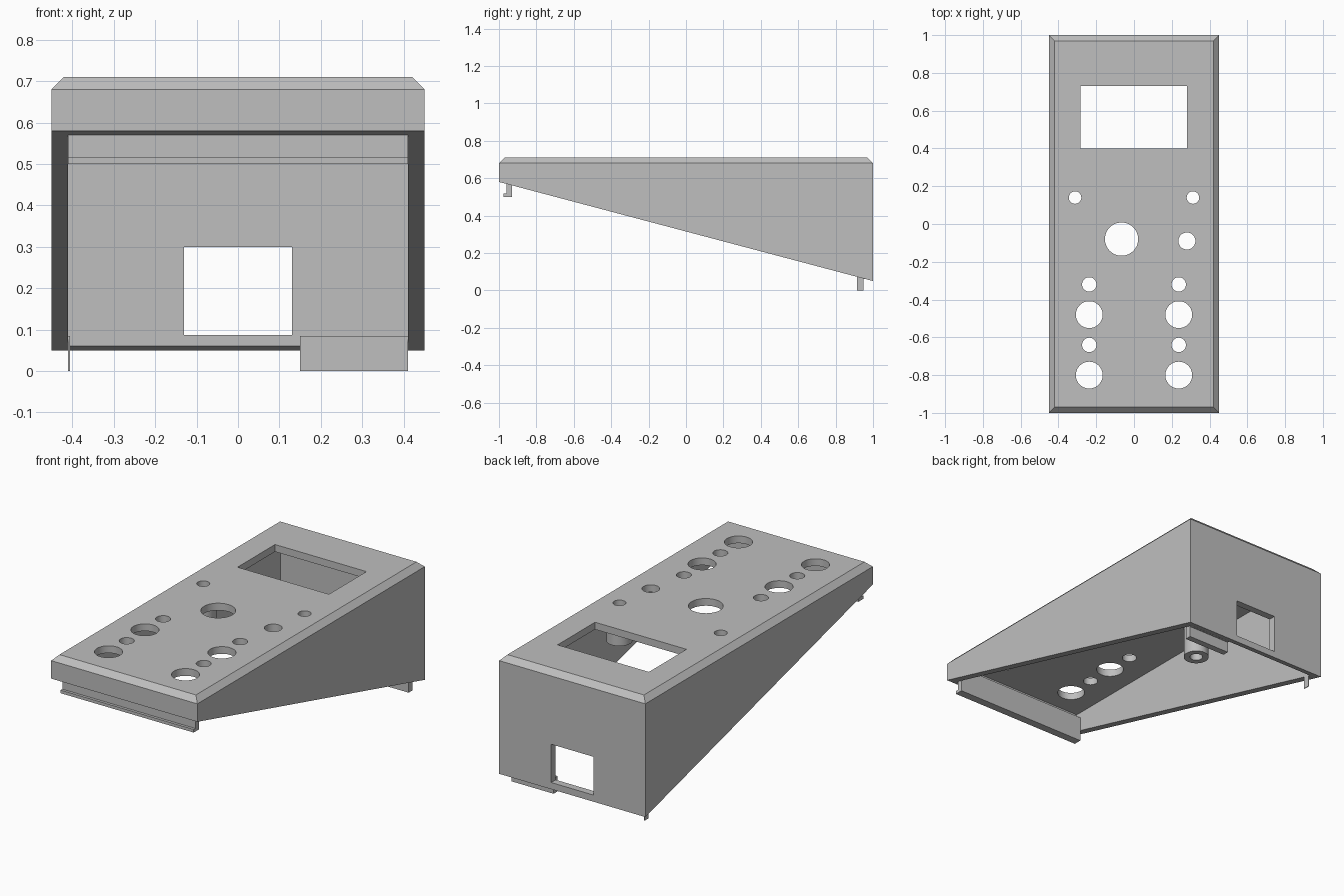
import bpy
import bmesh

cube = bpy.data.objects.get("Cube")
if cube:
    bpy.data.objects.remove(cube, do_unlink=True)

grey = bpy.data.materials.new("plain grey")
grey.use_nodes = True
colour = (0.52, 0.52, 0.52, 1)
grey.diffuse_color = colour
grey.node_tree.nodes["Principled BSDF"].inputs["Base Color"].default_value = colour


def add_object(name, bm):
    bmesh.ops.recalc_face_normals(bm, faces=bm.faces)
    mesh = bpy.data.meshes.new(name)
    bm.to_mesh(mesh)
    bm.free()
    mesh.materials.append(grey)
    obj = bpy.data.objects.new(name, mesh)
    bpy.context.collection.objects.link(obj)
    return obj


def extrude_side(name, profile, x0, x1, bevel=0):
    """Extrude a (y, z) outline along x; optionally chamfer the top edges."""
    bm = bmesh.new()
    face = bm.faces.new([bm.verts.new((x0, y, z)) for y, z in profile])
    moved = bmesh.ops.extrude_face_region(bm, geom=[face])["geom"]
    verts = [v for v in moved if isinstance(v, bmesh.types.BMVert)]
    bmesh.ops.translate(bm, verts=verts, vec=(x1 - x0, 0, 0))
    if bevel:
        bmesh.ops.recalc_face_normals(bm, faces=bm.faces)
        top = max(v.co.z for v in bm.verts)
        edges = [e for e in bm.edges if all(v.co.z > top - 0.001 for v in e.verts)]
        bmesh.ops.bevel(bm, geom=edges, offset=bevel, segments=1, affect='EDGES')
    return add_object(name, bm)


def box(name, x0, x1, y0, y1, z0, z1):
    return extrude_side(name, [(y0, z0), (y1, z0), (y1, z1), (y0, z1)], x0, x1)


def cylinder(name, x, y, r, z0, z1):
    bm = bmesh.new()
    bmesh.ops.create_cone(bm, cap_ends=True, segments=48, radius1=r, radius2=r,
                          depth=z1 - z0)
    bmesh.ops.translate(bm, verts=bm.verts, vec=(x, y, (z0 + z1) / 2))
    return add_object(name, bm)


def cut(target, cutter):
    cutter.hide_render = True
    mod = target.modifiers.new("cut", 'BOOLEAN')
    mod.operation = 'DIFFERENCE'
    mod.solver = 'EXACT'
    mod.object = cutter
    bpy.context.view_layer.objects.active = target
    bpy.ops.object.modifier_apply(modifier=mod.name)
    bpy.data.objects.remove(cutter, do_unlink=True)


# Wedge housing, hollow and open underneath
TOP, WALL = 0.71, 0.04
housing = extrude_side("housing", [(-1, 0.58), (1, 0.05), (1, TOP), (-1, TOP)],
                       -0.45, 0.45, bevel=0.03)
inner = 1 - WALL
cut(housing, box("cavity", -0.41, 0.41, -inner, inner, -0.2, TOP - WALL))

# Display window and rear socket opening
cut(housing, box("display_cutter", -0.283, 0.28, 0.4, 0.73, 0.6, 0.8))
cut(housing, box("socket_cutter", -0.13, 0.13, 0.9, 1.1, 0.087, 0.3))

# Panel holes: paired columns of small and large, then the single ones
holes = [(-0.066, -0.08, 0.088), (0.28, -0.09, 0.045)]
for side in (-1, 1):
    for y, r in ((-0.32, 0.038), (-0.48, 0.071), (-0.64, 0.038), (-0.8, 0.071)):
        holes.append((side * 0.237, y, r))
    holes.append((side * 0.312, 0.14, 0.033))
for x, y, r in holes:
    cut(housing, cylinder("hole_cutter", x, y, r, 0.6, 0.8))

# Screw bosses hanging below the panel
for side, label in ((-1, "right"), (1, "left")):
    boss = cylinder(label + "_screw_boss", side * 0.312, 0.14, 0.066, 0.5, TOP - WALL)
    cut(boss, cylinder("boss_cutter", side * 0.312, 0.14, 0.033, 0.4, 0.8))

# Front clip with a small lip along its lower edge
extrude_side("front_clip", [(-0.975, 0.5), (-0.93, 0.5), (-0.93, 0.64), (-0.96, 0.64),
                            (-0.96, 0.517), (-0.975, 0.517)], -0.41, 0.41)

# Rear clips: a wide one on the left, a thin fin on the right
rear = [(0.915, 0), (0.95, 0), (0.95, 0.06), (0.96, 0.06), (0.96, 0.085), (0.915, 0.085)]
extrude_side("left_rear_clip", rear, 0.15, 0.41)
extrude_side("right_rear_fin", rear, -0.41, -0.406)

# Smooth only the round walls
for obj in [o for o in bpy.context.collection.objects if o.type == 'MESH'
            and (o.name == "housing" or "boss" in o.name)]:
    bpy.ops.object.select_all(action='DESELECT')
    obj.select_set(True)
    bpy.context.view_layer.objects.active = obj
    bpy.ops.object.shade_smooth_by_angle(angle=0.4)
